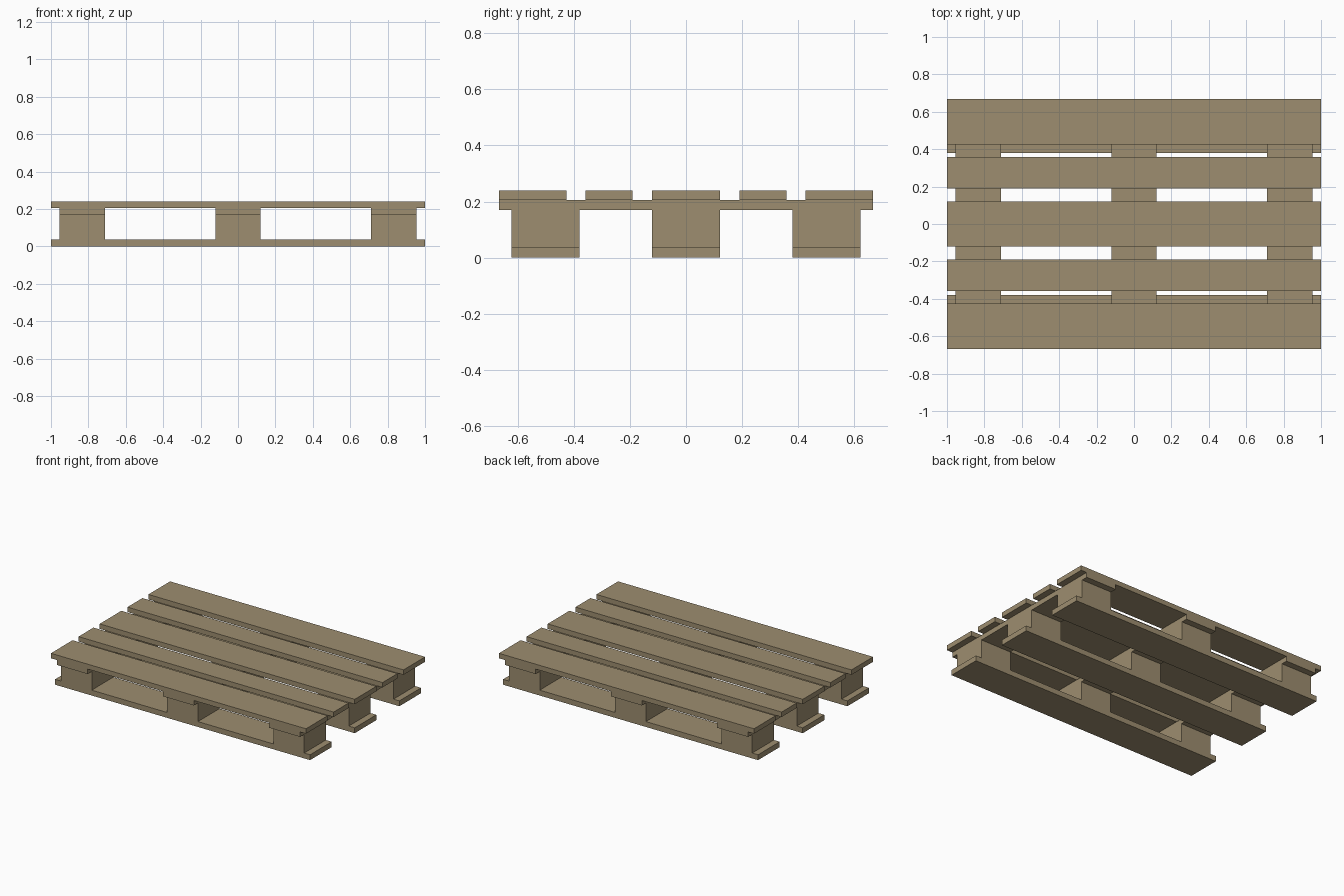
import bpy

cube = bpy.data.objects.get("Cube")
if cube:
    bpy.data.objects.remove(cube, do_unlink=True)

# Single weathered timber colour
WOOD = (0.34, 0.27, 0.16, 1.0)
wood = bpy.data.materials.new("weathered_wood")
wood.use_nodes = True
wood.diffuse_color = WOOD
bsdf = next(n for n in wood.node_tree.nodes if n.type == 'BSDF_PRINCIPLED')
bsdf.inputs["Base Color"].default_value = WOOD


def plank(name, x, y, width, depth, bottom, top):
    """Box centred on x, y that spans bottom to top in z."""
    bpy.ops.mesh.primitive_cube_add(size=1, location=(x, y, (bottom + top) / 2))
    ob = bpy.context.object
    ob.name = name
    ob.scale = (width, depth, top - bottom)
    bpy.ops.object.transform_apply(location=False, rotation=False, scale=True)
    ob.data.materials.append(wood)


LENGTH, DEPTH = 2.0, 1.334
WIDE, NARROW = 0.242, 0.167
BASE_TOP, BLOCK_TOP, STRINGER_TOP, DECK_TOP = 0.038, 0.17, 0.205, 0.24
columns = {"right": -0.833, "middle": 0, "left": 0.833}
rows = {"front": -0.5, "centre": 0, "back": 0.5}

# Top deck: wide outer and centre boards, narrow ones between
deck = {"front": (-0.546, WIDE), "front_inner": (-0.274, NARROW),
        "centre": (0, WIDE), "back_inner": (0.274, NARROW),
        "back": (0.546, WIDE)}
for label, (y, depth) in deck.items():
    plank(f"deck_board_{label}", 0, y, LENGTH, depth, STRINGER_TOP, DECK_TOP)

# Stringers running front to back under the deck
for side, x in columns.items():
    plank(f"stringer_{side}", x, 0, WIDE, DEPTH, BLOCK_TOP, STRINGER_TOP)

# Base runners with three spacer blocks on each
for row, y in rows.items():
    plank(f"base_board_{row}", 0, y, LENGTH, WIDE, 0, BASE_TOP)
    for side, x in columns.items():
        plank(f"block_{row}_{side}", x, y, WIDE, WIDE, BASE_TOP, BLOCK_TOP)
